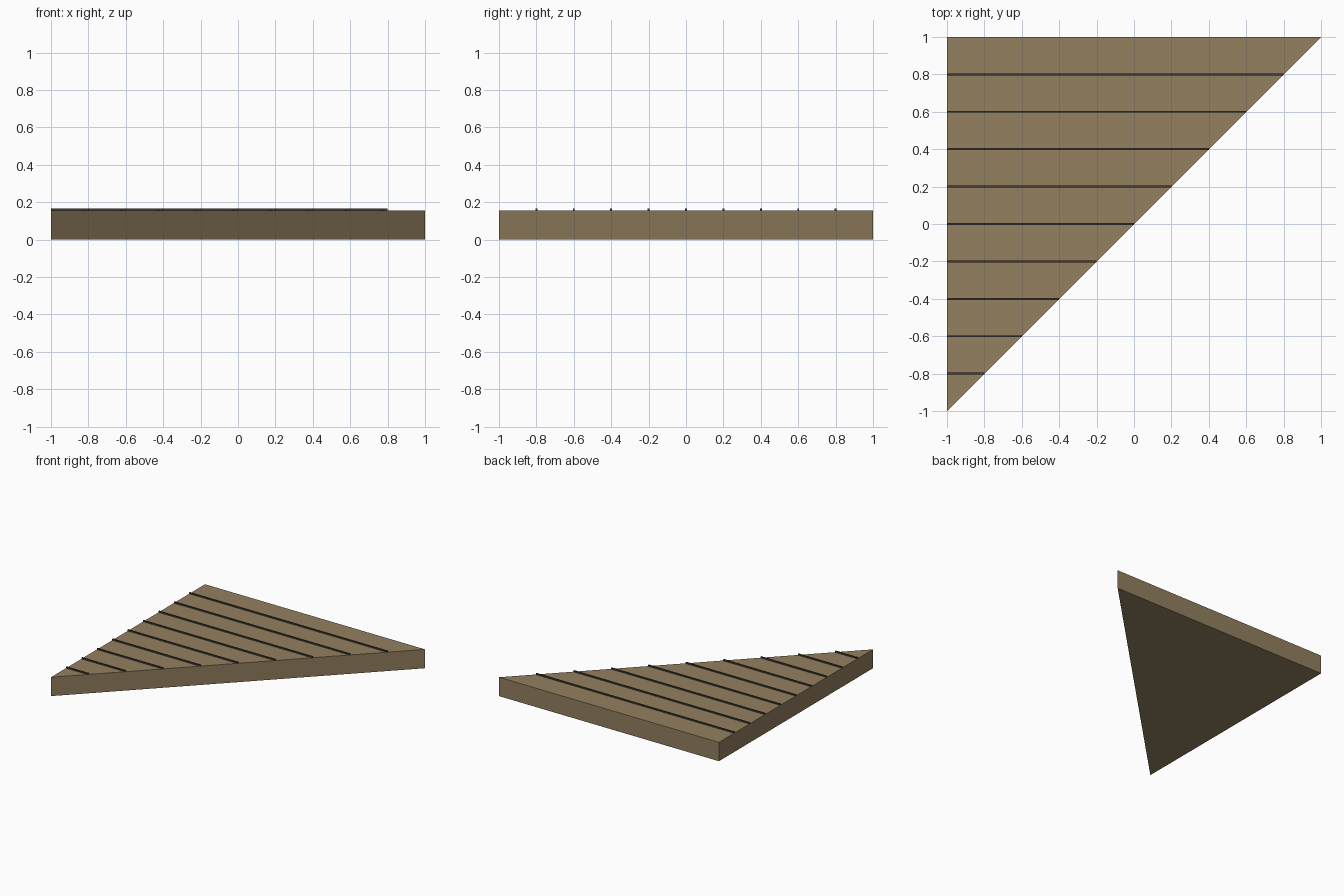
import bpy, bmesh

if "Cube" in bpy.data.objects:
    bpy.data.objects.remove(bpy.data.objects["Cube"])


def material(name, color):
    m = bpy.data.materials.new(name)
    m.diffuse_color = color
    m.use_nodes = True
    m.node_tree.nodes["Principled BSDF"].inputs["Base Color"].default_value = m.diffuse_color
    return m


def prism(name, outline, z0, z1, mat):
    """Extrude a flat outline from z0 up to z1."""
    bm = bmesh.new()
    face = bm.faces.new([bm.verts.new((x, y, z0)) for x, y in outline])
    top = bmesh.ops.extrude_face_region(bm, geom=[face])["geom"]
    verts = [g for g in top if isinstance(g, bmesh.types.BMVert)]
    bmesh.ops.translate(bm, vec=(0, 0, z1 - z0), verts=verts)
    bmesh.ops.recalc_face_normals(bm, faces=bm.faces)
    mesh = bpy.data.meshes.new(name)
    bm.to_mesh(mesh)
    bm.free()
    mesh.materials.append(mat)
    obj = bpy.data.objects.new(name, mesh)
    bpy.context.collection.objects.link(obj)
    return obj


wood = material("wood", (0.29, 0.215, 0.115, 1))
dark = material("dark_seam", (0.055, 0.045, 0.033, 1))

DECK_TOP = 0.155
SEAM_TOP = 0.166
HALF = 0.005

# Triangular deck slab
prism("deck", [(-1, -1), (1, 1), (-1, 1)], 0, DECK_TOP, wood)

# Thin raised seams between planks, ending at the diagonal edge
for i in range(9):
    y = -0.8 + 0.2 * i
    outline = [(-1, y - HALF), (y, y - HALF), (y, y + HALF), (-1, y + HALF)]
    prism(f"plank_seam_{i + 1}", outline, DECK_TOP, SEAM_TOP, dark)
